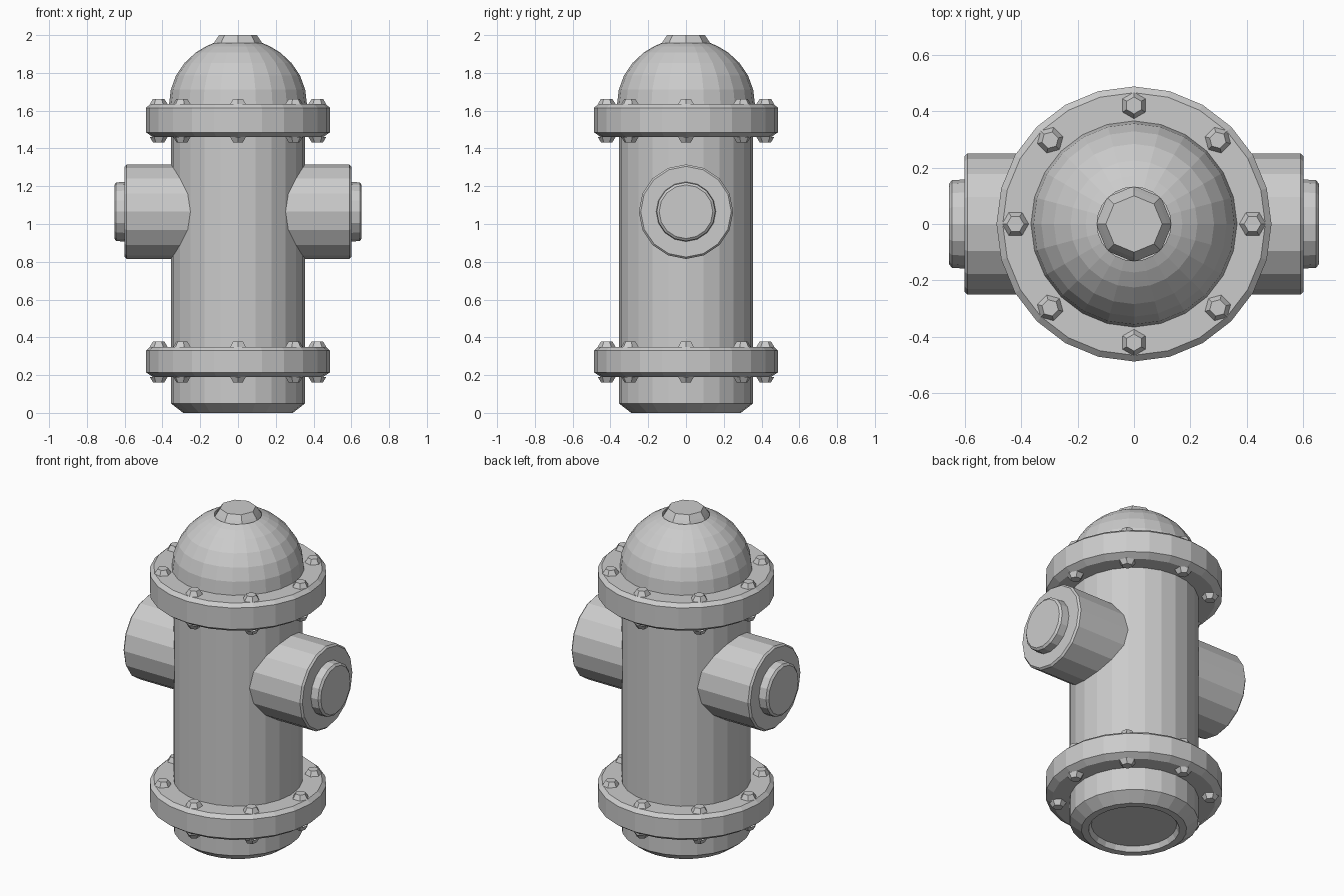
import bpy, bmesh
from math import sin, cos, pi, sqrt, radians
from mathutils import Matrix

if "Cube" in bpy.data.objects:
    bpy.data.objects.remove(bpy.data.objects["Cube"])

SIDES = 24
BODY_R = 0.355


def finish(name, bm):
    bmesh.ops.recalc_face_normals(bm, faces=bm.faces)
    mesh = bpy.data.meshes.new(name)
    bm.to_mesh(mesh)
    bm.free()
    obj = bpy.data.objects.new(name, mesh)
    bpy.context.collection.objects.link(obj)
    return obj


def add_rings(bm, rings, cap=True):
    """Skin a list of point loops; optionally close the last one."""
    loops = [[bm.verts.new(p) for p in ring] for ring in rings]
    n = len(loops[0])
    for a, b in zip(loops, loops[1:]):
        for i in range(n):
            j = (i + 1) % n
            bm.faces.new((a[i], a[j], b[j], b[i]))
    if cap:
        bm.faces.new(loops[-1])


def circle(r, z, n=SIDES):
    return [(r * cos(2 * pi * i / n), r * sin(2 * pi * i / n), z) for i in range(n)]


def lathe(name, profile, cap=False, n=SIDES):
    bm = bmesh.new()
    add_rings(bm, [circle(r, z, n) for r, z in profile], cap)
    return finish(name, bm)


# Foot: chamfered, with a shallow hollow underneath
lathe("foot", [(BODY_R, 0.20), (BODY_R, 0.05), (0.29, 0.0), (0.25, 0.0), (0.235, 0.03)], cap=True)

# Barrel between the two flanges
lathe("barrel", [(BODY_R, 0.345), (BODY_R, 1.47)])


# Flanges with softened rims
def flange(name, z0, z1, r_top):
    lathe(name, [(BODY_R, z0), (0.45, z0), (0.487, z0 + 0.025),
                 (0.487, z1 - 0.02), (0.465, z1), (r_top, z1)])


flange("lower_flange", 0.19, 0.35, BODY_R)
flange("upper_flange", 1.46, 1.635, 0.365)

# Domed bonnet
dome = [(0.365 * cos(radians(a)), 1.635 + 0.345 * sin(radians(a))) for a in (0, 13, 26, 39, 52, 62, 69)]
lathe("bonnet", dome)

# Operating nut on top
lathe("top_nut", [(0.135, 1.945), (0.12, 1.97), (0.10, 2.0)], cap=True, n=8)


# Flange bolts: eight above and eight below each flange
def bolts(name, z, direction):
    bm = bmesh.new()
    for k in range(8):
        start = len(bm.verts)
        add_rings(bm, [circle(0.047, 0, 6), circle(0.03, 0.028 * direction, 6)])
        bm.verts.ensure_lookup_table()
        place = Matrix.Rotation(k * pi / 4, 4, 'Z') @ Matrix.Translation((0.42, 0, z))
        bmesh.ops.transform(bm, matrix=place, verts=bm.verts[start:])
    finish(name, bm)


for level, low, high in (("lower", 0.19, 0.35), ("upper", 1.46, 1.635)):
    bolts(level + "_flange_top_bolts", high, 1)
    bolts(level + "_flange_bottom_bolts", low, -1)


# Side outlets: saddle joint on the barrel, wide collar and small end cap
def outlet(name, side):
    n = 16

    def ring(r, x):
        pts = []
        for i in range(n):
            a = 2 * pi * i / n
            y = r * cos(a)
            px = sqrt(BODY_R ** 2 - y * y) - 0.01 if x is None else x
            pts.append((side * px, y, 1.065 + r * sin(a)))
        return pts

    bm = bmesh.new()
    add_rings(bm, [ring(0.25, None), ring(0.25, 0.59), ring(0.24, 0.60), ring(0.158, 0.60),
                   ring(0.155, 0.645), ring(0.142, 0.655)])
    finish(name, bm)


outlet("right_outlet", 1)
outlet("left_outlet", -1)
